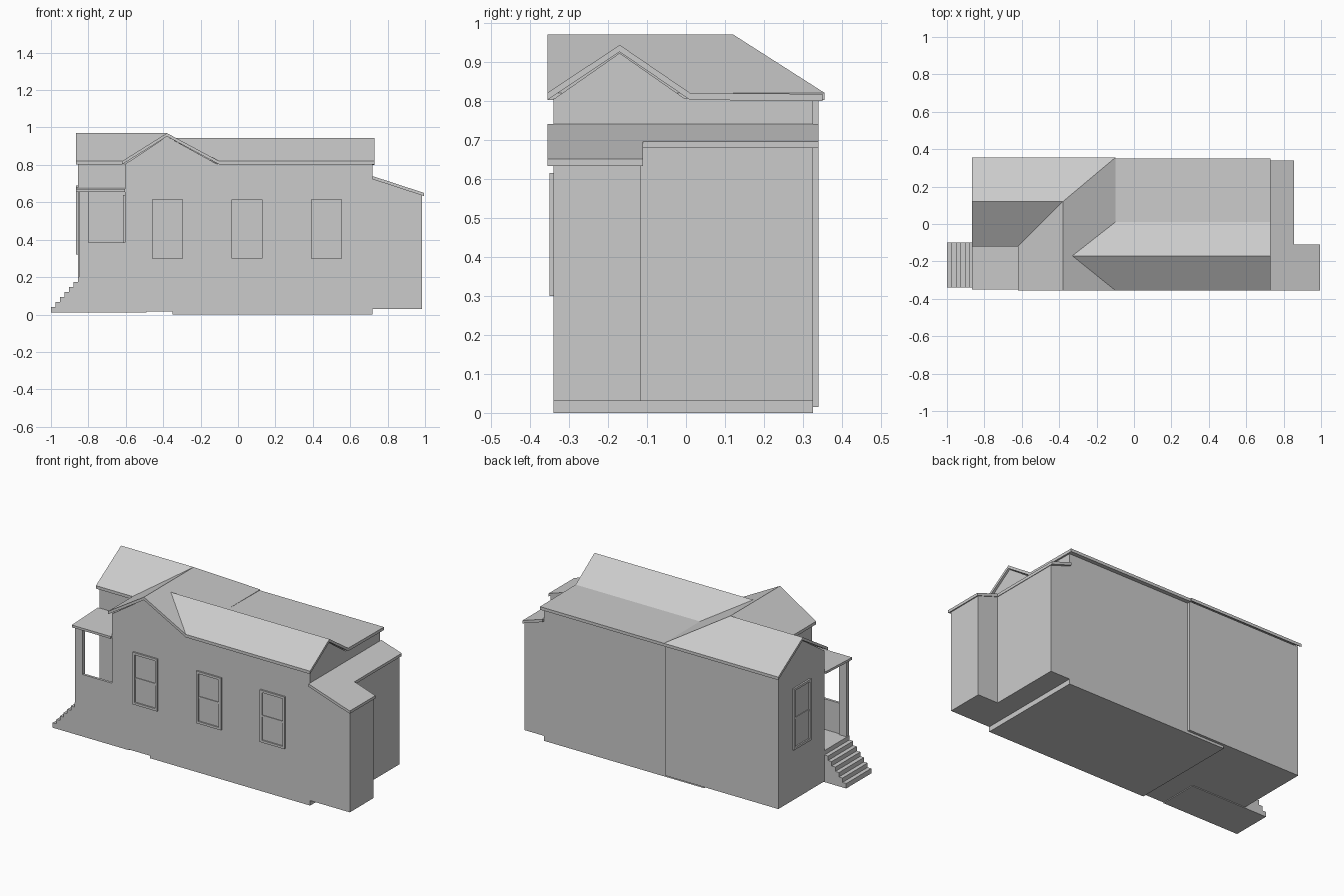
import bpy, bmesh

if "Cube" in bpy.data.objects:
    bpy.data.objects.remove(bpy.data.objects["Cube"])

def mesh_object(name, verts, faces):
    me = bpy.data.meshes.new(name)
    me.from_pydata(verts, [], faces)
    bm = bmesh.new()
    bm.from_mesh(me)
    bmesh.ops.recalc_face_normals(bm, faces=bm.faces)
    bm.to_mesh(me)
    bm.free()
    ob = bpy.data.objects.new(name, me)
    bpy.context.collection.objects.link(ob)
    return ob

def prism(name, profile, axis, lo, hi):
    """Extrude a 2D outline along an axis from lo to hi."""
    def place(p, d):
        return {'x': (d, p[0], p[1]), 'y': (p[0], d, p[1]), 'z': (p[0], p[1], d)}[axis]
    n = len(profile)
    verts = [place(p, lo) for p in profile] + [place(p, hi) for p in profile]
    faces = [tuple(range(n)), tuple(range(n, 2 * n))]
    faces += [(i, (i + 1) % n, (i + 1) % n + n, i + n) for i in range(n)]
    return mesh_object(name, verts, faces)

def box(name, x0, x1, y0, y1, z0, z1):
    return prism(name, [(x0, y0), (x1, y0), (x1, y1), (x0, y1)], 'z', z0, z1)

def roof(name, top, faces, thick):
    """Sloped roof sheet given a vertical thickness."""
    n = len(top)
    verts = top + [(x, y, z - thick) for x, y, z in top]
    edges = [(f[i], f[(i + 1) % len(f)]) for f in faces for i in range(len(f))]
    sides = [(a, b, b + n, a + n) for a, b in edges if (b, a) not in edges]
    return mesh_object(name, verts, faces + [tuple(i + n for i in f) for f in faces] + sides)

def window(name, axis, wall, a0, a1, z0, z1):
    """Double sash window on the outside of a wall facing -x or -y."""
    def bar(part, u0, u1, w0, w1, depth):
        prism(name + part, [(u0, w0), (u1, w0), (u1, w1), (u0, w1)], axis, wall - depth, wall)
    t, mid = 0.014, (z0 + z1) / 2
    bar("_left_jamb", a0, a0 + t, z0, z1, 0.01)
    bar("_right_jamb", a1 - t, a1, z0, z1, 0.01)
    bar("_sill", a0 + t, a1 - t, z0, z0 + t, 0.01)
    bar("_head", a0 + t, a1 - t, z1 - t, z1, 0.01)
    bar("_rail", a0 + t, a1 - t, mid - 0.006, mid + 0.006, 0.006)
    bar("_pane", a0 + t, a1 - t, z0 + t, z1 - t, 0.002)

# Walls
prism("front_wing_walls",
      [(-.855, -.10), (-.605, -.10), (-.605, -.34), (-.35, -.34), (-.35, .325),
       (-.10, .325), (-.10, .34), (-.855, .34)], 'z', .015, .805)
box("main_walls", -.35, .72, -.34, .325, 0, .805)
prism("left_gable_wall", [(-.10, .803), (.34, .803), (.12, .952)], 'x', -.855, -.40)
prism("front_gable_wall", [(-.605, .803), (-.11, .803), (-.38, .952)], 'y', -.34, .10)
prism("right_gable_wall", [(-.34, .803), (0, .803), (-.17, .922)], 'x', -.30, .72)

# L-shaped wing roof with one hip and one valley
roof("wing_roof",
     [(-.865, .12, .97), (-.38, .12, .97), (-.38, -.355, .97),
      (-.865, .355, .82), (-.10, .355, .82), (-.865, -.12, .82),
      (-.62, -.12, .82), (-.62, -.355, .82), (-.10, -.355, .82)],
     [(0, 3, 4, 1), (5, 0, 1, 6), (6, 1, 2, 7), (1, 4, 8, 2)], .018)

# Rear gable roof running into a flat strip
roof("main_roof",
     [(-.10, -.355, .82), (.73, -.355, .82), (.73, -.17, .943), (-.33, -.17, .943),
      (.73, .01, .82), (-.10, .01, .82), (.73, .35, .817), (-.10, .35, .817)],
     [(0, 1, 2, 3), (3, 2, 4, 5), (5, 4, 6, 7)], .018)

# Right-hand lean-to
prism("deep_lean_to_walls", [(.72, .03), (.985, .03), (.985, .642), (.72, .73)],
      'y', -.34, -.115)
prism("shallow_lean_to_walls", [(.72, .03), (.85, .03), (.85, .686), (.72, .73)],
      'y', -.115, .325)
plan = [(.72, -.355), (.995, -.355), (.995, -.11), (.855, -.11), (.855, .34), (.72, .34)]
roof("lean_to_roof", [(x, y, .74 - .327 * (x - .72)) for x, y in plan],
     [(0, 1, 2, 3, 4, 5)], .017)

# Porch floor and steps
steps = [(-.49, .01), (-1, .01)]
for i in range(7):
    x, z = -1 + .0242 * i, .04 + .0267 * i
    steps += [(x, z), (x + .0242, z)]
steps[-1] = (-.49, .20)
prism("porch_floor_and_steps", steps, 'y', -.339, -.10)

# Porch front wall, post and roof
box("porch_low_wall", -.80, -.605, -.34, -.325, .20, .385)
box("porch_post", -.85, -.80, -.34, -.315, .20, .66)
roof("porch_roof", [(-.865, -.35, .67), (-.605, -.35, .67), (-.605, -.10, .68), (-.865, -.10, .68)],
     [(0, 1, 2, 3)], .014)

# Windows
for i, x in enumerate((-.46, -.035, .39)):
    window("front_window_%d" % (i + 1), 'y', -.34, x, x + .165, .30, .615)
window("left_window", 'x', -.855, .04, .205, .32, .69)
window("porch_window", 'x', -.605, -.30, -.15, .235, .64)
